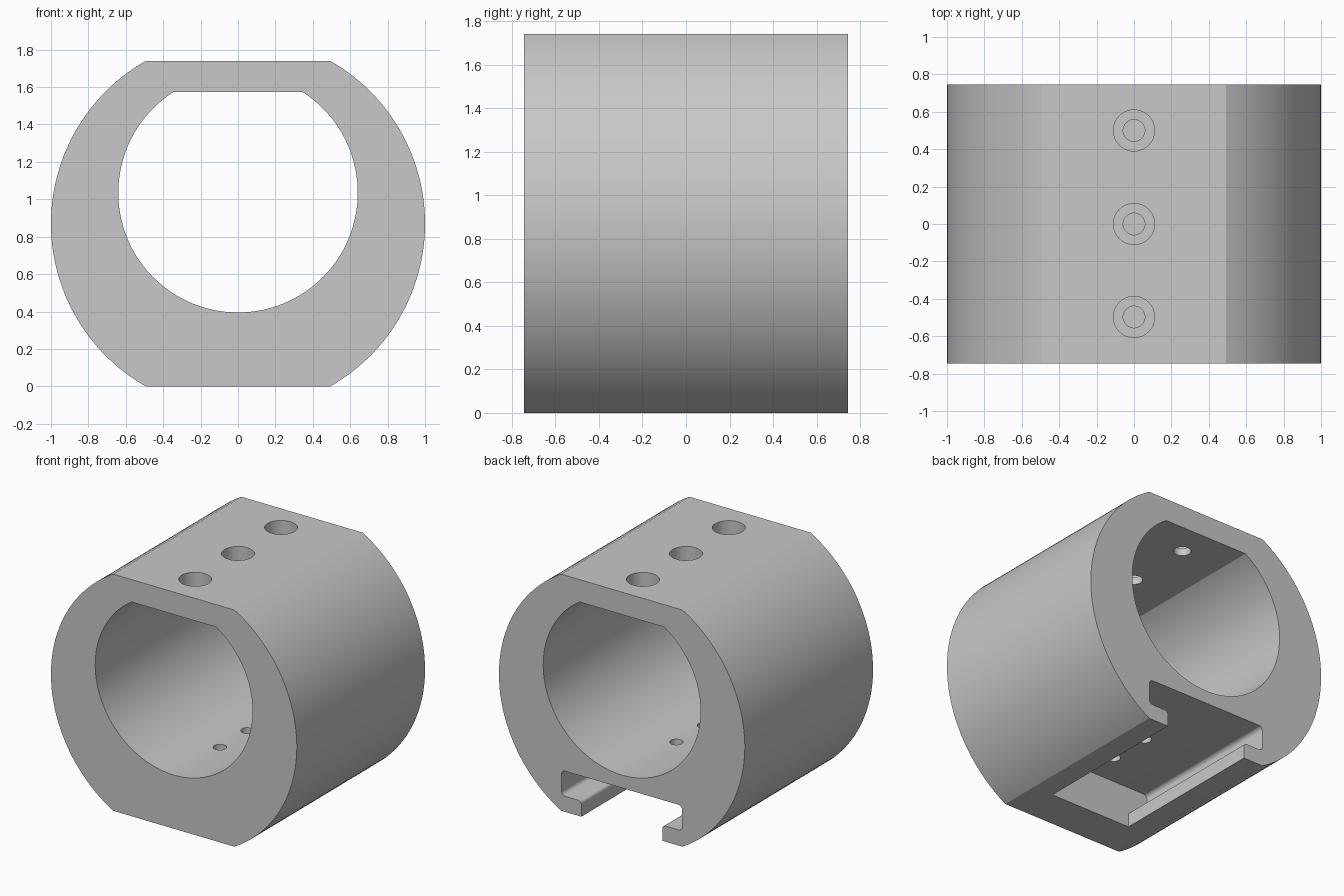
import bpy, bmesh
from math import sin, cos, asin, pi, radians
from mathutils import Vector, Matrix

if "Cube" in bpy.data.objects:
    bpy.data.objects.remove(bpy.data.objects["Cube"], do_unlink=True)

HALF_LEN = 0.745
HEIGHT = 1.74
MID = HEIGHT / 2
BORE_Z, BORE_R, BORE_TOP = 1.035, 0.64, 1.575


def arc(radius, cz, start, end, steps):
    return [(radius * cos(start + (end - start) * i / steps),
             cz + radius * sin(start + (end - start) * i / steps))
            for i in range(steps + 1)]


def rounded(corners, steps=6):
    """Replace each (x, z, radius) right-angle corner with a small arc."""
    points = []
    for i, (x, z, r) in enumerate(corners):
        here = Vector((x, z))
        if r == 0:
            points.append((x, z))
            continue
        before = (Vector(corners[i - 1][:2]) - here).normalized() * r
        after = (Vector(corners[(i + 1) % len(corners)][:2]) - here).normalized() * r
        centre = here + before + after
        for k in range(steps + 1):
            t = k / steps * pi / 2
            points.append(tuple(centre - after * cos(t) - before * sin(t)))
    return points


def finish(name, bm):
    bmesh.ops.recalc_face_normals(bm, faces=bm.faces)
    mesh = bpy.data.meshes.new(name)
    bm.to_mesh(mesh)
    bm.free()
    obj = bpy.data.objects.new(name, mesh)
    bpy.context.collection.objects.link(obj)
    return obj


def extrude_profile(name, points, y0, y1):
    bm = bmesh.new()
    face = bm.faces.new([bm.verts.new((x, y0, z)) for x, z in points])
    new = bmesh.ops.extrude_face_region(bm, geom=[face])["geom"]
    verts = [g for g in new if isinstance(g, bmesh.types.BMVert)]
    bmesh.ops.translate(bm, verts=verts, vec=(0, y1 - y0, 0))
    return finish(name, bm)


def drill(name, y, z0, z1, radius):
    bm = bmesh.new()
    bmesh.ops.create_cone(bm, cap_ends=True, segments=48, radius1=radius,
                          radius2=radius, depth=z1 - z0,
                          matrix=Matrix.Translation((0, y, (z0 + z1) / 2)))
    return finish(name, bm)


# Outer barrel with flat top and bottom
a = asin(MID)
body = extrude_profile("clamp_body",
                       arc(1, MID, -a, a, 56) + arc(1, MID, pi - a, pi + a, 56),
                       -HALF_LEN, HALF_LEN)

# Main bore with a flat roof
b = asin((BORE_TOP - BORE_Z) / BORE_R)
cutters = [extrude_profile("bore_cutter",
                           arc(BORE_R, BORE_Z, pi - b, 2 * pi + b, 96), -1, 1)]

# T-shaped slot underneath, open at the back and closed at the front
half = [(0.33, -0.1, 0), (0.33, 0.115, 0.025), (0.49, 0.115, 0.03), (0.49, 0.3, 0.03)]
slot = half + [(-x, z, r) for x, z, r in reversed(half)]
cutters.append(extrude_profile("slot_cutter", rounded(slot), -0.45, 1))

# Counterbored screw holes in the roof
for y in (-0.497, 0, 0.5):
    cutters.append(drill("counterbore_cutter", y, HEIGHT - 0.11, HEIGHT + 0.1, 0.11))
    cutters.append(drill("screw_hole_cutter", y, BORE_TOP - 0.1, HEIGHT - 0.05, 0.058))

# Small holes from the bore down into the slot
for y in (-0.21, 0.11):
    cutters.append(drill("floor_hole_cutter", y, 0.2, 0.5, 0.045))

# Cut everything, then discard the cutters
bpy.ops.object.select_all(action="DESELECT")
bpy.context.view_layer.objects.active = body
body.select_set(True)
for cutter in cutters:
    cutter.hide_render = True
    mod = body.modifiers.new("cut", "BOOLEAN")
    mod.operation = "DIFFERENCE"
    mod.solver = "EXACT"
    mod.object = cutter
    bpy.ops.object.modifier_apply(modifier=mod.name)
for cutter in cutters:
    bpy.data.objects.remove(cutter, do_unlink=True)

# Plain grey material
grey = bpy.data.materials.new("light_grey")
grey.use_nodes = True
colour = (0.58, 0.58, 0.58, 1)
grey.diffuse_color = colour
grey.node_tree.nodes["Principled BSDF"].inputs["Base Color"].default_value = colour
body.data.materials.clear()
body.data.materials.append(grey)
bpy.ops.object.shade_smooth_by_angle(angle=radians(30))
